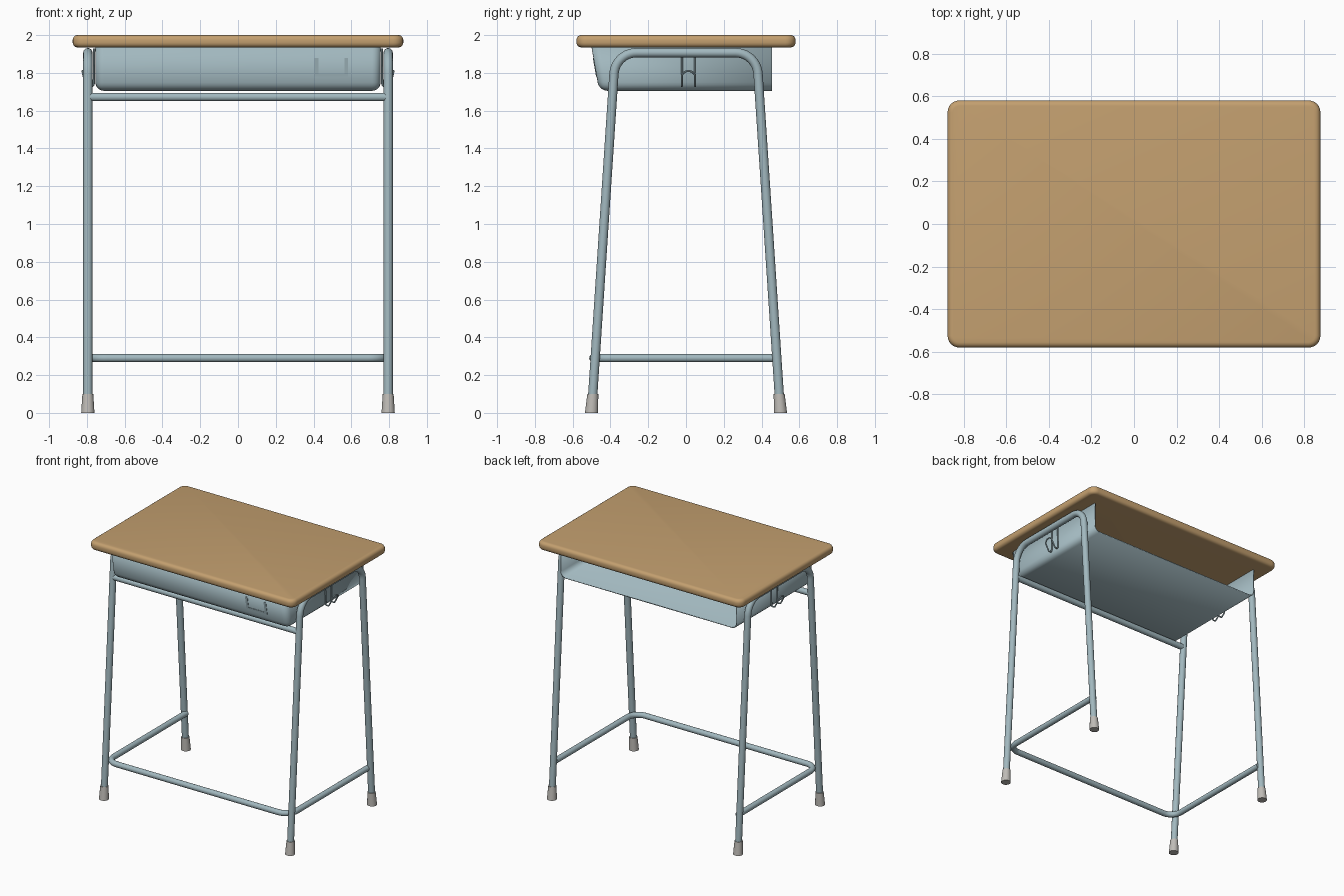
import bpy, bmesh, math
from mathutils import Vector

if "Cube" in bpy.data.objects:
    bpy.data.objects.remove(bpy.data.objects["Cube"])


def material(name, rgb):
    m = bpy.data.materials.new(name)
    m.diffuse_color = (*rgb, 1)
    m.use_nodes = True
    m.node_tree.nodes["Principled BSDF"].inputs["Base Color"].default_value = m.diffuse_color
    return m


WOOD = material("wood", (0.55, 0.35, 0.16))
STEEL = material("painted_steel", (0.36, 0.48, 0.52))
RUBBER = material("rubber", (0.52, 0.50, 0.47))


def finish(ob, mat, angle=40):
    ob.data.materials.append(mat)
    bpy.ops.object.select_all(action='DESELECT')
    ob.select_set(True)
    bpy.context.view_layer.objects.active = ob
    if ob.type == 'CURVE':
        bpy.ops.object.convert(target='MESH')
    bpy.ops.object.shade_smooth_by_angle(angle=math.radians(angle))
    return bpy.context.object


def from_bmesh(name, bm, mat, angle=40):
    me = bpy.data.meshes.new(name)
    bm.to_mesh(me)
    bm.free()
    ob = bpy.data.objects.new(name, me)
    bpy.context.collection.objects.link(ob)
    return finish(ob, mat, angle)


def box(size, centre):
    bm = bmesh.new()
    bmesh.ops.create_cube(bm, size=1)
    for v in bm.verts:
        v.co = Vector(a * b + c for a, b, c in zip(v.co, size, centre))
    return bm


def rounded(points, radius, steps=8):
    """Replace the inner corners of a path with arcs."""
    p = [Vector(q) for q in points]
    out = [p[0]]
    for a, b, c in zip(p, p[1:], p[2:]):
        u, w = (a - b).normalized(), (c - b).normalized()
        half = u.angle(w) / 2
        centre = b + (u + w).normalized() * radius / math.sin(half)
        d0 = b + u * radius / math.tan(half) - centre
        d1 = b + w * radius / math.tan(half) - centre
        turn = d0.angle(d1)
        for i in range(steps + 1):
            t = i / steps
            out.append(centre + (d0 * math.sin((1 - t) * turn)
                                 + d1 * math.sin(t * turn)) / math.sin(turn))
    return out + [p[-1]]


def tube(name, path, radius, res=4):
    cu = bpy.data.curves.new(name, 'CURVE')
    cu.dimensions = '3D'
    cu.bevel_depth = radius
    cu.bevel_resolution = res
    cu.use_fill_caps = True
    sp = cu.splines.new('POLY')
    sp.points.add(len(path) - 1)
    for pt, co in zip(sp.points, path):
        pt.co = (*co, 1)
    ob = bpy.data.objects.new(name, cu)
    bpy.context.collection.objects.link(ob)
    return finish(ob, STEEL)


# Desktop: rounded corners, then a soft edge all round
bm = box((1.75, 1.16, 0.065), (0, 0, 1.9675))
upright = [e for e in bm.edges if abs(e.verts[0].co.z - e.verts[1].co.z) > 0.01]
bmesh.ops.bevel(bm, geom=upright, offset=0.055, segments=6, profile=0.5, affect='EDGES')
rim = [e for e in bm.edges if abs(e.verts[0].co.z - e.verts[1].co.z) < 0.001]
bmesh.ops.bevel(bm, geom=rim, offset=0.025, segments=4, profile=0.5, affect='EDGES')
from_bmesh("desktop", bm, WOOD)

# Book tray: sheet metal, open at the top and back, front leaning forward
bm = box((1.51, 0.955, 0.23), (0, -0.0225, 1.82))
for v in bm.verts:
    if v.co.y < 0 and v.co.z < 1.8:
        v.co.y += 0.04
bm.normal_update()
bmesh.ops.delete(bm, geom=[f for f in bm.faces if f.normal.z > 0.9 or f.normal.y > 0.9],
                 context='FACES_ONLY')
folds = [e for e in bm.edges if len(e.link_faces) == 2]
bmesh.ops.bevel(bm, geom=folds, offset=0.045, segments=5, profile=0.5, affect='EDGES')
tray = from_bmesh("book_tray", bm, STEEL)
sheet = tray.modifiers.new("sheet", 'SOLIDIFY')
sheet.thickness = 0.008
sheet.offset = -1

# Card holder: thin U-shaped frame on the tray front
holder = bmesh.new()
for sx, sz, cx, cz in ((0.02, 0.1, 0.415, 1.83), (0.02, 0.1, 0.573, 1.83),
                       (0.178, 0.015, 0.494, 1.7875)):
    part = box((sx, 0.006, sz), (cx, 0, cz))
    for v in part.verts:
        v.co.y += -0.5 + (1.935 - v.co.z) * 0.04 / 0.23
    tmp = bpy.data.meshes.new("tmp")
    part.to_mesh(tmp)
    part.free()
    holder.from_mesh(tmp)
    bpy.data.meshes.remove(tmp)
from_bmesh("card_holder", holder, STEEL)

LEAN = 0.066
for side, s in (("left", -1), ("right", 1)):
    # Side frame: two splayed legs joined by an arch
    x = 0.795 * s
    top = 1.907
    path = [(x, -0.5 + LEAN * 0.03, 0.03), (x, -0.5 + LEAN * top, top),
            (x, 0.5 - LEAN * top, top), (x, 0.5 - LEAN * 0.03, 0.03)]
    tube(side + "_leg_frame", rounded(path, 0.12, 10), 0.0245, 6)

    # Foot caps
    for end, t in (("front", -1), ("back", 1)):
        bm = bmesh.new()
        bmesh.ops.create_cone(bm, cap_ends=True, segments=24, radius1=0.035,
                              radius2=0.029, depth=0.1)
        for v in bm.verts:
            v.co.z += 0.05
            v.co.x += x
            v.co.y += t * (0.5 - LEAN * v.co.z)
        from_bmesh(f"{side}_{end}_foot_cap", bm, RUBBER)

    # Bag hook: doubled wire bent up and outwards
    y0, y1 = -0.022, 0.048
    ym, r = (y0 + y1) / 2, (y1 - y0) / 2
    prong = rounded([(0.761, y0, 1.93), (0.764, y0, 1.73),
                     (0.79, y0, 1.73), (0.817, y0, 1.78)], 0.012, 5)
    loop = [Vector((0.817 + 0.006 * math.sin(a), ym - r * math.cos(a),
                    1.78 + 0.03 * math.sin(a)))
            for a in (math.pi * i / 10 for i in range(1, 10))]
    other = [Vector((p.x, y1, p.z)) for p in reversed(prong)]
    wire = [Vector((p.x * s, p.y, p.z)) for p in prong + loop + other]
    tube(side + "_bag_hook", wire, 0.0055, 2)

# Upper front rail
yr = -0.5 + LEAN * 1.672
tube("upper_front_rail", [(-0.79, yr, 1.672), (0.79, yr, 1.672)], 0.0225, 5)

# U-shaped foot rail, open at the back
path = [(-0.78, 0.48, 0.29), (-0.78, -0.491, 0.29), (0.78, -0.491, 0.29), (0.78, 0.48, 0.29)]
tube("foot_rail", rounded(path, 0.09, 8), 0.0215, 5)
